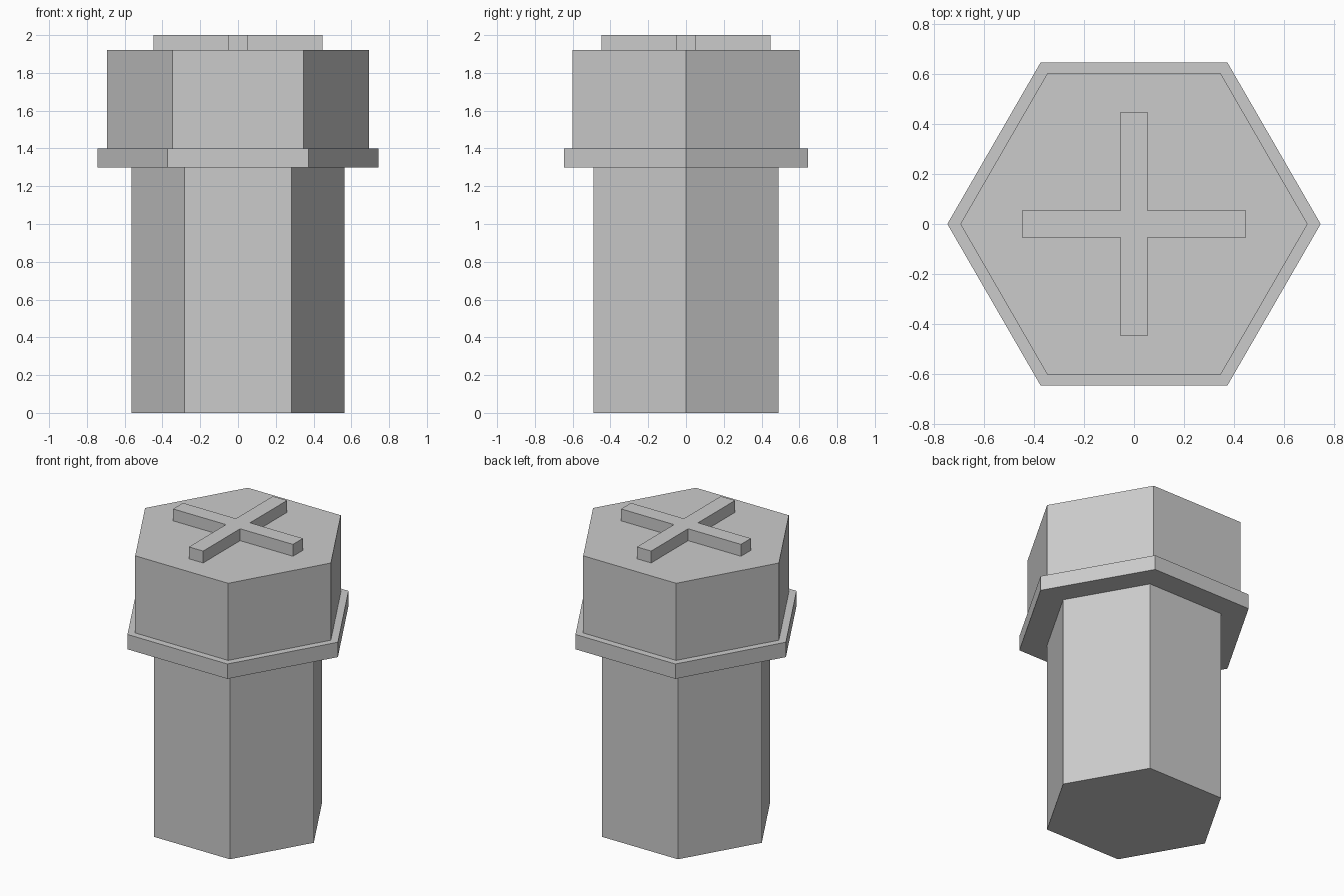
import bpy, bmesh
from math import cos, sin, pi

if "Cube" in bpy.data.objects:
    bpy.data.objects.remove(bpy.data.objects["Cube"])


def loft(name, rings):
    """Skin a stack of equal-length point rings and cap both ends."""
    bm = bmesh.new()
    loops = [[bm.verts.new(p) for p in ring] for ring in rings]
    n = len(loops[0])
    for a, b in zip(loops, loops[1:]):
        for i in range(n):
            j = (i + 1) % n
            bm.faces.new((a[i], a[j], b[j], b[i]))
    bm.faces.new(loops[0][::-1])
    bm.faces.new(loops[-1])
    bmesh.ops.recalc_face_normals(bm, faces=bm.faces)
    mesh = bpy.data.meshes.new(name)
    bm.to_mesh(mesh)
    bm.free()
    obj = bpy.data.objects.new(name, mesh)
    bpy.context.collection.objects.link(obj)
    return obj


def hexagon(radius, z):
    return [(radius * cos(k * pi / 3), radius * sin(k * pi / 3), z) for k in range(6)]


# Stepped hexagonal bolt: shaft, flange and head
profile = [(0.565, 0), (0.565, 1.3), (0.745, 1.3), (0.745, 1.4), (0.693, 1.4), (0.693, 1.92)]
loft("hex_bolt_body", [hexagon(r, z) for r, z in profile])

# Raised cross on the head: one arm outline turned four times
arm, half = 0.447, 0.053
outline = []
for k in range(4):
    c, s = round(cos(k * pi / 2)), round(sin(k * pi / 2))
    for x, y in ((arm, -half), (arm, half), (half, half)):
        outline.append((c * x - s * y, s * x + c * y))
loft("head_cross", [[(x, y, z) for x, y in outline] for z in (1.92, 2.0)])
